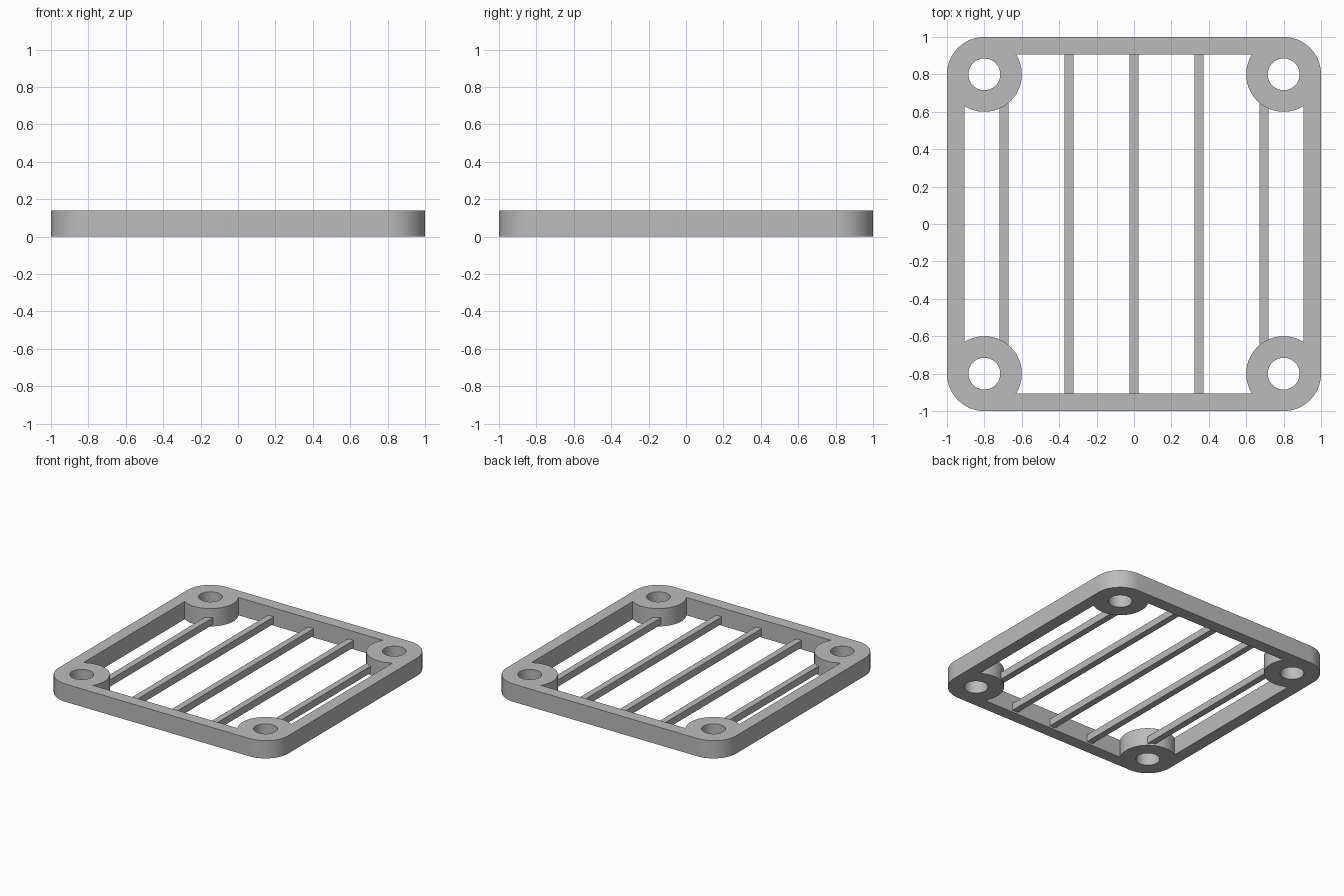
import bpy
import bmesh
from math import acos, cos, sin, pi, radians

if "Cube" in bpy.data.objects:
    bpy.data.objects.remove(bpy.data.objects["Cube"], do_unlink=True)

HEIGHT = 0.14
INNER = 0.905       # half width of the opening
CORNER = 0.8        # screw hole position
BOSS_R, HOLE_R = 0.2, 0.085

grey = bpy.data.materials.new("plain grey")
grey.use_nodes = True
colour = (0.5, 0.5, 0.5, 1)
grey.diffuse_color = colour
grey.node_tree.nodes["Principled BSDF"].inputs["Base Color"].default_value = colour


def arc(cx, cy, r, start, end, steps):
    angles = [start + (end - start) * i / steps for i in range(steps + 1)]
    return [(cx + r * cos(a), cy + r * sin(a)) for a in angles]


def add_outline(curve, points):
    spline = curve.splines.new('POLY')
    spline.points.add(len(points) - 1)
    for p, (x, y) in zip(spline.points, points):
        p.co = (x, y, 0, 1)
    spline.use_cyclic_u = True


# Frame outlines: rounded outside, opening bitten by the bosses, screw holes
curve = bpy.data.curves.new("frame_profile", 'CURVE')
curve.dimensions = '2D'
curve.fill_mode = 'BOTH'
curve.extrude = HEIGHT / 2
outer, opening = [], []
meet = acos((INNER - CORNER) / BOSS_R)
for k, (sx, sy) in enumerate([(1, 1), (-1, 1), (-1, -1), (1, -1)]):
    cx, cy, turn = sx * CORNER, sy * CORNER, k * pi / 2
    outer += arc(cx, cy, BOSS_R, turn, turn + pi / 2, 16)
    opening += arc(cx, cy, BOSS_R, turn - meet, turn + meet - 1.5 * pi, 28)
    add_outline(curve, arc(cx, cy, HOLE_R, 0, 2 * pi, 40)[:-1])
add_outline(curve, outer)
add_outline(curve, opening)

# Turn the filled profile into a solid mesh
profile = bpy.data.objects.new("frame_profile", curve)
bpy.context.collection.objects.link(profile)
graph = bpy.context.evaluated_depsgraph_get()
mesh = bpy.data.meshes.new_from_object(profile.evaluated_get(graph))
bpy.data.objects.remove(profile, do_unlink=True)
bm = bmesh.new()
bm.from_mesh(mesh)
bmesh.ops.remove_doubles(bm, verts=bm.verts, dist=0.0001)
bmesh.ops.translate(bm, verts=bm.verts, vec=(0, 0, HEIGHT / 2))
bmesh.ops.recalc_face_normals(bm, faces=bm.faces)
bm.to_mesh(mesh)
bm.free()
mesh.materials.clear()
mesh.materials.append(grey)
frame = bpy.data.objects.new("frame", mesh)
bpy.context.collection.objects.link(frame)
bpy.context.view_layer.objects.active = frame
frame.select_set(True)
bpy.ops.object.shade_smooth_by_angle(angle=radians(30))

# Grille bars, the outer pair running between the bosses
BAR_LOW, BAR_TOP = 0.015, 0.07
for i in range(-2, 3):
    half = 0.65 if abs(i) == 2 else 0.92
    bpy.ops.mesh.primitive_cube_add(size=1, location=(i * 0.3475, 0, (BAR_LOW + BAR_TOP) / 2))
    bar = bpy.context.object
    bar.name = f"grille_bar_{i + 3}"
    bar.scale = (0.05, 2 * half, BAR_TOP - BAR_LOW)
    bar.data.materials.append(grey)
